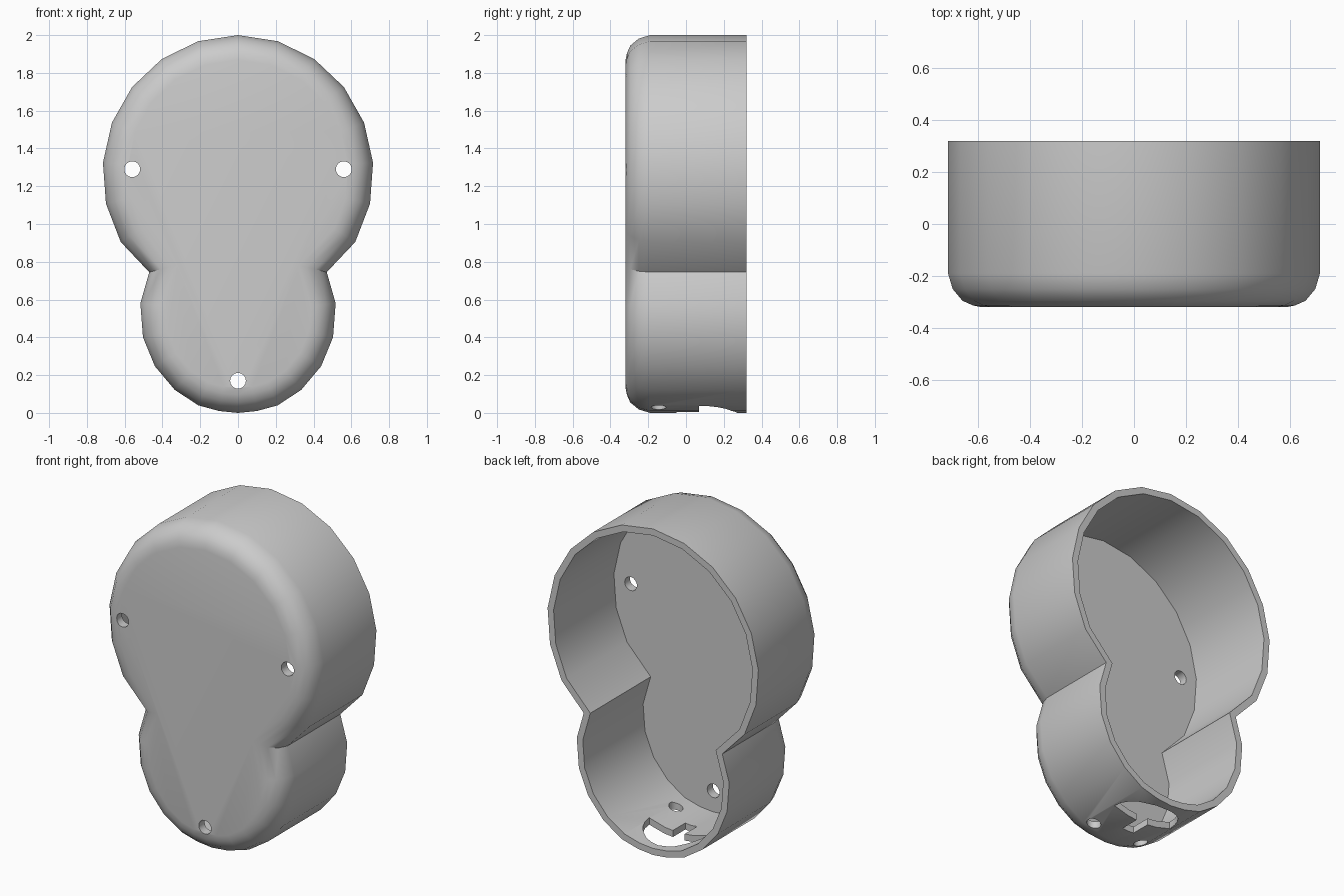
import bpy, bmesh, math
from mathutils import Vector

cube = bpy.data.objects.get("Cube")
if cube:
    bpy.data.objects.remove(cube)

grey = bpy.data.materials.new("plain grey")
grey.use_nodes = True
colour = (0.6, 0.6, 0.6, 1)
grey.diffuse_color = colour
grey.node_tree.nodes["Principled BSDF"].inputs["Base Color"].default_value = colour


def make_object(name, bm):
    bmesh.ops.recalc_face_normals(bm, faces=bm.faces)
    mesh = bpy.data.meshes.new(name)
    bm.to_mesh(mesh)
    bm.free()
    mesh.materials.append(grey)
    obj = bpy.data.objects.new(name, mesh)
    bpy.context.collection.objects.link(obj)
    return obj


def inset(points, d):
    """Mitred inward offset of a clockwise (x, z) outline."""
    result = []
    for i, p in enumerate(points):
        a = (p - points[i - 1]).normalized()
        b = (points[(i + 1) % len(points)] - p).normalized()
        n1, n2 = Vector((a.y, -a.x)), Vector((b.y, -b.x))
        result.append(p + (n1 + n2) * d / (1 + n1.dot(n2)))
    return result


# Figure-eight outline: large upper lobe, waist, small lower lobe
half = []
for k in range(8):
    t = math.tau * k / 21
    half.append(Vector((0.717 * math.sin(t), 1.27 + 0.73 * math.cos(t))))
half += [Vector(p) for p in ((0.47, 0.745), (0.517, 0.58), (0.503, 0.4), (0.44, 0.247),
                             (0.335, 0.122), (0.21, 0.04), (0.1, 0.01), (0, 0))]
outline = half + [Vector((-p.x, p.y)) for p in reversed(half[1:-1])]

# Housing: inner floor, inner wall, rim, outer wall, rounded front edge
bm = bmesh.new()
rings = []
for y, d in ((-0.265, 0.04), (0.32, 0.04), (0.32, 0), (-0.19, 0),
             (-0.25, 0.018), (-0.295, 0.055), (-0.313, 0.095), (-0.32, 0.13)):
    rings.append([bm.verts.new((p.x, y, p.y)) for p in inset(outline, d)])
for r, s in zip(rings, rings[1:]):
    for i in range(len(r)):
        bm.faces.new((r[i - 1], r[i], s[i], s[i - 1]))
bm.faces.new(rings[0])
bm.faces.new(rings[-1])
housing = make_object("housing", bm)


def cut(name, points, direction):
    """Cut a prism, drawn as 3D points, through the housing."""
    bm = bmesh.new()
    face = bm.faces.new([bm.verts.new(p) for p in points])
    ext = bmesh.ops.extrude_face_region(bm, geom=[face])
    moved = [v for v in ext["geom"] if isinstance(v, bmesh.types.BMVert)]
    bmesh.ops.translate(bm, verts=moved, vec=direction)
    cutter = make_object(name, bm)
    mod = housing.modifiers.new(name, "BOOLEAN")
    mod.operation = "DIFFERENCE"
    mod.solver = "EXACT"
    mod.object = cutter
    bpy.context.view_layer.objects.active = housing
    bpy.ops.object.modifier_apply(modifier=name)
    bpy.data.objects.remove(cutter)


def circle(r, n=16):
    return [(r * math.cos(math.tau * i / n), r * math.sin(math.tau * i / n)) for i in range(n)]


# Screw holes through the front plate
for x, z in ((-0.56, 1.29), (0.56, 1.29), (0, 0.17)):
    cut("screw_hole", [(x + u, -0.5, z + v) for u, v in circle(0.042)], (0, 0.4, 0))

# Pair of holes in the bottom wall
for x in (-0.17, 0.17):
    cut("bottom_hole", [(x + u, -0.145 + v, -0.1) for u, v in circle(0.04)], (0, 0, 0.27))

# Mushroom-shaped cable opening in the bottom wall
cap = [(0.2 * math.cos(math.pi * i / 12), 0.07 + 0.2 * math.sin(math.pi * i / 12))
       for i in range(13)]
stem = [(-0.04, 0.07), (-0.04, -0.05), (0.04, -0.05), (0.04, 0.07)]
cut("cable_opening", [(x, y, -0.1) for x, y in cap + stem], (0, 0, 0.27))

# Smooth shading with sharp rims
bpy.ops.object.select_all(action="DESELECT")
housing.select_set(True)
bpy.context.view_layer.objects.active = housing
bpy.ops.object.shade_smooth_by_angle(angle=math.radians(30))
